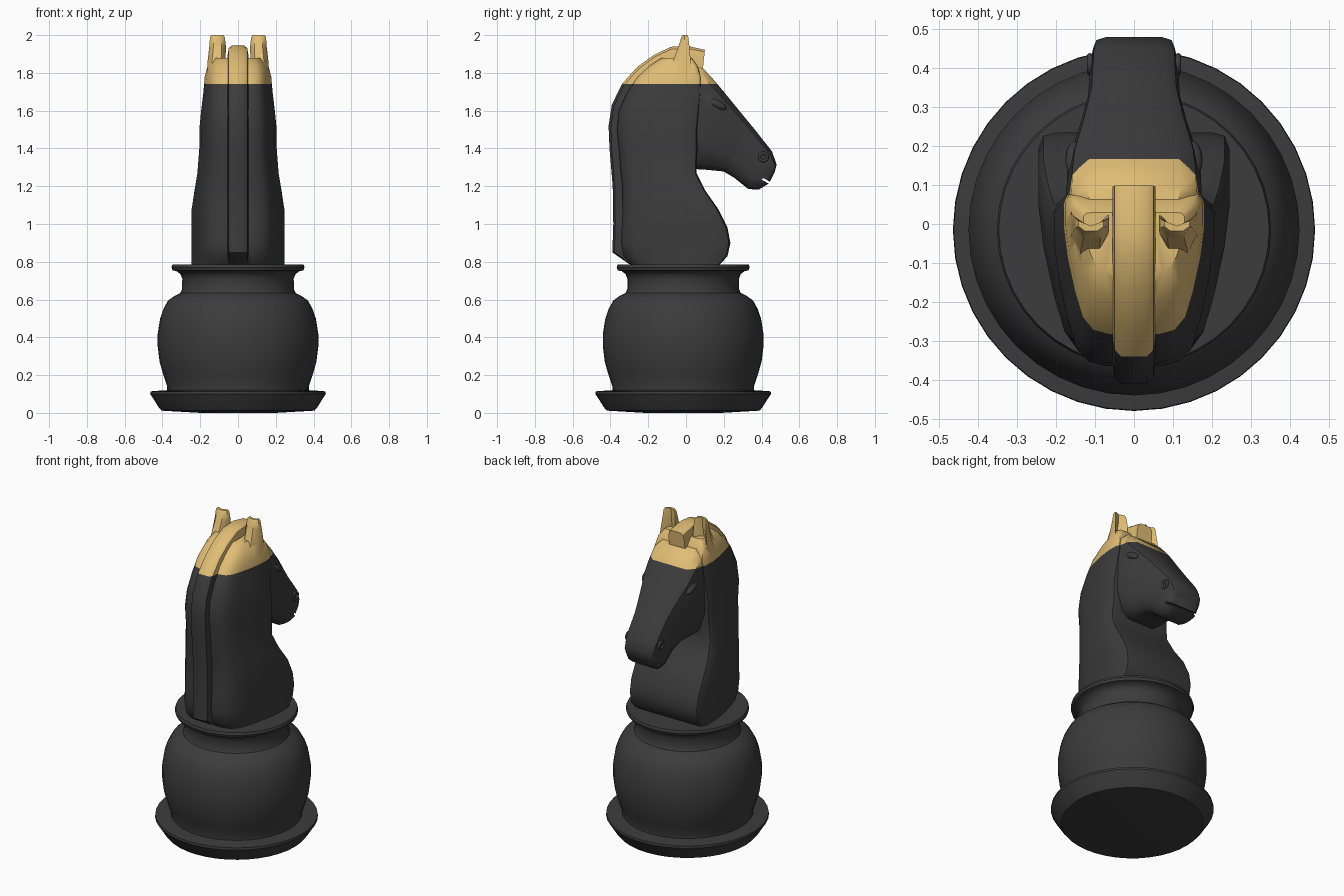
import bpy, bmesh, math
from mathutils import Vector

if "Cube" in bpy.data.objects:
    bpy.data.objects.remove(bpy.data.objects["Cube"])


def material(name, rgb):
    m = bpy.data.materials.new(name)
    m.diffuse_color = (*rgb, 1)
    m.use_nodes = True
    m.node_tree.nodes["Principled BSDF"].inputs["Base Color"].default_value = m.diffuse_color
    return m


DARK = material("dark_grey", (0.045, 0.045, 0.045))
GOLD = material("gold", (0.75, 0.51, 0.18))


def loft(name, rings):
    """Closed skin through rings of equal point count, capped at both ends."""
    bm = bmesh.new()
    vs = [[bm.verts.new(p) for p in r] for r in rings]
    n = len(rings[0])
    for a, b in zip(vs, vs[1:]):
        for i in range(n):
            j = (i + 1) % n
            bm.faces.new((a[i], a[j], b[j], b[i]))
    bm.faces.new(vs[0])
    bm.faces.new(vs[-1])
    bmesh.ops.recalc_face_normals(bm, faces=bm.faces)
    me = bpy.data.meshes.new(name)
    bm.to_mesh(me)
    bm.free()
    ob = bpy.data.objects.new(name, me)
    bpy.context.collection.objects.link(ob)
    return ob


def select(ob):
    bpy.ops.object.select_all(action='DESELECT')
    ob.select_set(True)
    bpy.context.view_layer.objects.active = ob


def combine(ob, other, op='UNION'):
    select(ob)
    m = ob.modifiers.new("join", 'BOOLEAN')
    m.operation, m.object, m.solver = op, other, 'EXACT'
    bpy.ops.object.modifier_apply(modifier=m.name)
    bpy.data.objects.remove(other)


def smooth(ob, deg):
    select(ob)
    bpy.ops.object.shade_smooth_by_angle(angle=math.radians(deg))


def section(a, b, w, shape):
    """Mirrored cross-section from a to b (y, z points), half width w."""
    a, b = Vector((0, *a)), Vector((0, *b))
    half = [(a.lerp(b, t), f * w) for t, f in shape]
    return ([p + Vector((x, 0, 0)) for p, x in half]
            + [p - Vector((x, 0, 0)) for p, x in reversed(half)])


# Turned pedestal: foot, bulb, neck and collar
profile = [(0.2, 0.0), (0.405, 0.012), (0.42, 0.03), (0.445, 0.07), (0.465, 0.1),
           (0.463, 0.114), (0.44, 0.116), (0.375, 0.12), (0.375, 0.14), (0.395, 0.2),
           (0.415, 0.27), (0.425, 0.35), (0.425, 0.42), (0.412, 0.5), (0.395, 0.55),
           (0.37, 0.595), (0.335, 0.62), (0.305, 0.635), (0.296, 0.655), (0.295, 0.71),
           (0.305, 0.735), (0.325, 0.75), (0.347, 0.755), (0.352, 0.77),
           (0.347, 0.785), (0.3, 0.786)]
SEG = 40
pedestal = loft("pedestal", [[(r * math.cos(2 * math.pi * i / SEG),
                               -0.015 + r * math.sin(2 * math.pi * i / SEG), z)
                              for i in range(SEG)] for r, z in profile])
pedestal.data.materials.append(DARK)
smooth(pedestal, 35)

# Neck: horizontal sections, narrow at the back and broad at the chest
neck_shape = [(0, 0.36), (0.03, 0.58), (0.12, 0.73), (0.3, 0.84), (0.55, 0.95),
              (0.75, 1), (0.93, 1), (0.985, 0.95), (1, 0.82)]
neck_rows = [(0.775, -0.28, 0.17, 0.245), (0.83, -0.33, 0.22, 0.245),
             (0.9, -0.345, 0.235, 0.245), (0.98, -0.34, 0.22, 0.245),
             (1.08, -0.335, 0.17, 0.245), (1.18, -0.335, 0.1, 0.23),
             (1.27, -0.345, 0.055, 0.215), (1.4, -0.355, 0.06, 0.205),
             (1.5, -0.365, 0.06, 0.205), (1.6, -0.355, 0.07, 0.195),
             (1.7, -0.31, 0.08, 0.183), (1.78, -0.255, 0.08, 0.176),
             (1.84, -0.19, 0.06, 0.16), (1.88, -0.13, 0.03, 0.13)]
horse = loft("horse_head", [section((yb, z), (yf, z), w, neck_shape)
                            for z, yb, yf, w in neck_rows])

# Head: sections from the poll down to the muzzle
head_shape = [(0, 0.5), (0.07, 0.78), (0.28, 1), (0.7, 1), (0.92, 0.92), (1, 0.68)]
head_rows = [((-0.2, 1.5), (-0.05, 1.85), 0.15), ((0.0, 1.33), (0.09, 1.825), 0.174),
             ((0.06, 1.29), (0.15, 1.76), 0.172), ((0.11, 1.287), (0.2, 1.7), 0.165),
             ((0.2, 1.278), (0.29, 1.59), 0.136), ((0.255, 1.245), (0.36, 1.505), 0.118),
             ((0.33, 1.185), (0.455, 1.385), 0.112), ((0.385, 1.182), (0.48, 1.315), 0.105),
             ((0.44, 1.215), (0.47, 1.275), 0.088)]
combine(horse, loft("head", [section(a, b, w, head_shape) for a, b, w in head_rows]))

# Mane: central crest from the nape to the forelock (outer and inner edges)
crest = [((-0.3, 0.787), (-0.2, 0.783)), ((-0.39, 0.85), (-0.25, 0.86)),
         ((-0.385, 1.0), (-0.25, 1.01)), ((-0.388, 1.2), (-0.25, 1.2)),
         ((-0.405, 1.4), (-0.25, 1.38)), ((-0.41, 1.52), (-0.25, 1.5)),
         ((-0.393, 1.63), (-0.24, 1.57)), ((-0.34, 1.74), (-0.22, 1.63)),
         ((-0.26, 1.83), (-0.17, 1.7)), ((-0.17, 1.895), (-0.12, 1.76)),
         ((-0.08, 1.938), (-0.05, 1.78)), ((0.0, 1.944), (0.02, 1.78)),
         ((0.1, 1.922), (0.085, 1.78))]
mane_shape = [(0, 1), (0.7, 1), (0.92, 0.9), (1, 0.6)]
combine(horse, loft("mane", [section(i, o, 0.055, mane_shape) for o, i in crest]))

# Ears, cupped toward the face, and brows
ear_rows = [(1.77, 0.08, 0.165, -0.12, 0.05), (1.86, 0.066, 0.161, -0.07, 0.025),
            (1.94, 0.064, 0.152, -0.04, 0.018), (1.99, 0.07, 0.148, -0.024, 0.012),
            (2.0, 0.078, 0.142, -0.018, 0.008)]
for s in (-1, 1):
    rings = []
    for z, x0, x1, y0, y1 in ear_rows:
        m, q, d = (x0 + x1) / 2, (x1 - x0) / 4, (y1 - y0)
        pts = [(x0, y1), (m - q, y1 - 0.25 * d), (m, y1 - 0.5 * d), (m + q, y1 - 0.25 * d),
               (x1, y1), (x1, y1 - 0.55 * d), (m + q, y0), (m - q, y0), (x0, y1 - 0.55 * d)]
        rings.append([(s * x, y, z) for x, y in pts])
    combine(horse, loft("ear", rings))
    bpy.ops.mesh.primitive_uv_sphere_add(segments=16, ring_count=8,
                                         location=(s * 0.15, 0.165, 1.635),
                                         rotation=(-0.5, 0, 0))
    brow = bpy.context.object
    brow.scale = (0.026, 0.055, 0.022)
    combine(horse, brow)

# Mouth slit
bpy.ops.mesh.primitive_cube_add(size=1, location=(0, 0.43, 1.225), rotation=(-0.5, 0, 0))
slit = bpy.context.object
slit.scale = (0.4, 0.06, 0.012)
combine(horse, slit, 'DIFFERENCE')

# Gold crown above a cut line, dark grey below
bm = bmesh.new()
bm.from_mesh(horse.data)
bmesh.ops.bisect_plane(bm, geom=bm.verts[:] + bm.edges[:] + bm.faces[:],
                       plane_co=(0, 0, 1.74), plane_no=(0, 0, 1))
for f in bm.faces:
    f.material_index = int(f.calc_center_median().z > 1.74)
bm.to_mesh(horse.data)
bm.free()
horse.data.materials.clear()
horse.data.materials.append(DARK)
horse.data.materials.append(GOLD)
bm = bmesh.new()
bm.from_mesh(horse.data)
for f in bm.faces:
    f.material_index = int(f.calc_center_median().z > 1.74)
bm.to_mesh(horse.data)
bm.free()
smooth(horse, 40)

# Nostrils
for s, side in ((-1, "left"), (1, "right")):
    bpy.ops.mesh.primitive_torus_add(major_radius=0.021, minor_radius=0.008,
                                     major_segments=20, minor_segments=8,
                                     location=(s * 0.113, 0.41, 1.355),
                                     rotation=(0, math.pi / 2, 0))
    nostril = bpy.context.object
    nostril.name = side + "_nostril"
    nostril.data.materials.append(DARK)
    smooth(nostril, 60)
